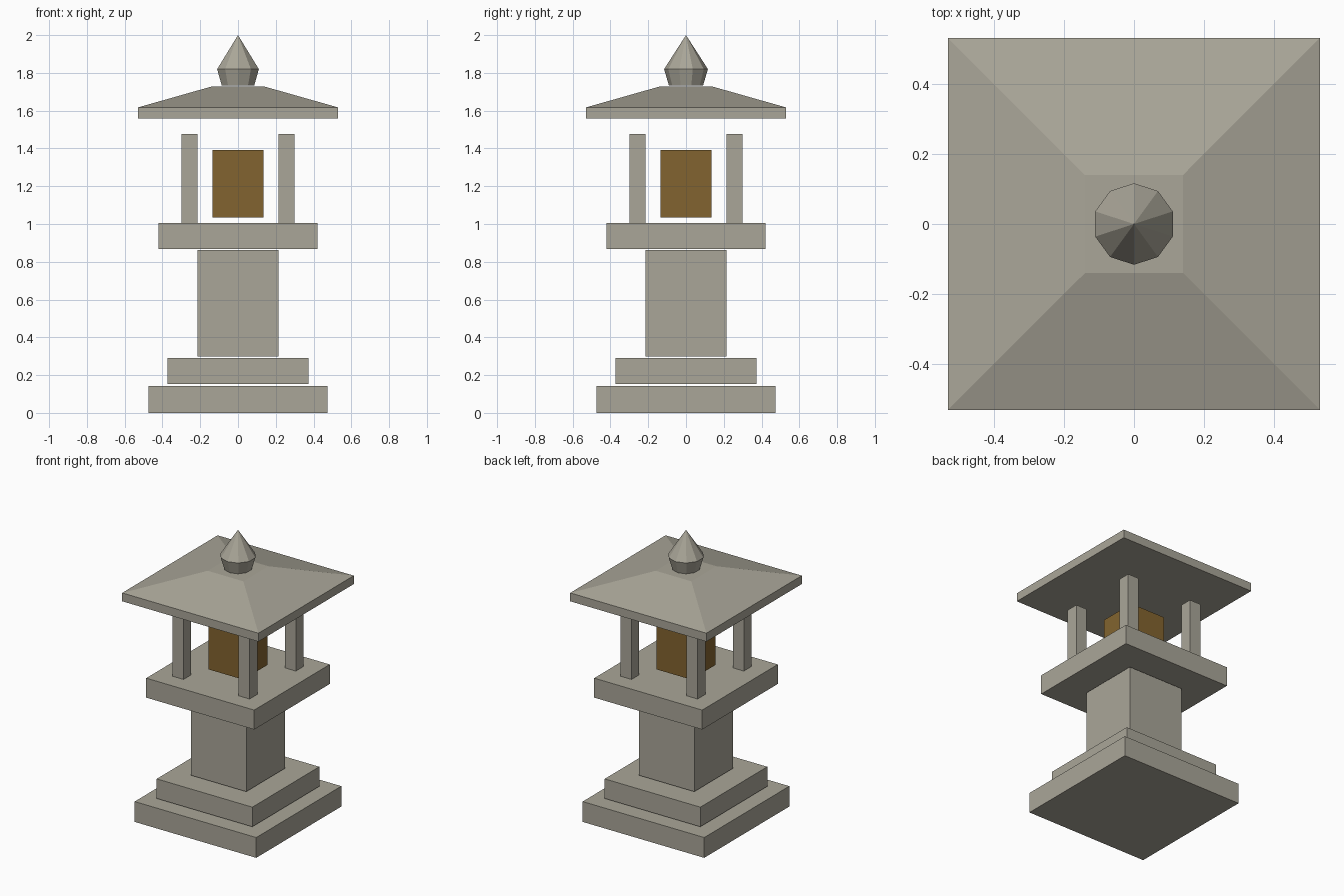
import bpy, bmesh, math

if "Cube" in bpy.data.objects:
    bpy.data.objects.remove(bpy.data.objects["Cube"])


def material(name, rgb):
    m = bpy.data.materials.new(name)
    m.diffuse_color = (*rgb, 1.0)
    m.use_nodes = True
    m.node_tree.nodes["Principled BSDF"].inputs["Base Color"].default_value = m.diffuse_color
    return m


stone = material("grey_stone", (0.40, 0.38, 0.315))
amber = material("amber_glow", (0.224, 0.127, 0.029))


def loft(name, sides, rings, mat, turn=0.0, centre=(0, 0)):
    """Stack regular polygon rings (radius, z); radius 0 makes a point."""
    bm = bmesh.new()
    loops = []
    for r, z in rings:
        n = sides if r > 0 else 1
        loops.append([bm.verts.new((centre[0] + r * math.cos(turn + 2 * math.pi * i / sides),
                                    centre[1] + r * math.sin(turn + 2 * math.pi * i / sides), z))
                      for i in range(n)])
    for a, b in zip(loops, loops[1:]):
        for i in range(sides):
            j = (i + 1) % sides
            if len(b) == 1:
                bm.faces.new((a[i], a[j], b[0]))
            else:
                bm.faces.new((a[i], a[j], b[j], b[i]))
    for end in (loops[0], loops[-1]):
        if len(end) > 1:
            bm.faces.new(end)
    bmesh.ops.recalc_face_normals(bm, faces=bm.faces)
    mesh = bpy.data.meshes.new(name)
    bm.to_mesh(mesh)
    bm.free()
    mesh.materials.append(mat)
    obj = bpy.data.objects.new(name, mesh)
    bpy.context.collection.objects.link(obj)
    return obj


def square(name, rings, mat=stone, centre=(0, 0)):
    """Square section part from (half width, z) rings."""
    return loft(name, 4, [(h * math.sqrt(2), z) for h, z in rings],
                mat, math.pi / 4, centre)


# Stepped base, pillar and platform
square("base_slab", [(0.473, 0.0), (0.473, 0.143)])
square("upper_step", [(0.372, 0.153), (0.372, 0.291)])
square("pillar", [(0.215, 0.298), (0.215, 0.862)])
square("platform", [(0.42, 0.868), (0.42, 1.005)])

# Light box and its four corner posts
square("light_box", [(0.135, 1.034), (0.135, 1.393)], amber)
for sx, side in ((-1, "left"), (1, "right")):
    for sy, end in ((-1, "front"), (1, "back")):
        square(f"{end}_{side}_post", [(0.043, 1.005), (0.043, 1.477)],
               centre=(sx * 0.257, sy * 0.257))

# Hipped roof with a flat top
square("roof", [(0.53, 1.558), (0.53, 1.617), (0.139, 1.728)])

# Ten-sided pointed finial
loft("finial", 10, [(0.09, 1.732), (0.116, 1.82), (0, 2.0)], stone, math.pi / 2)
